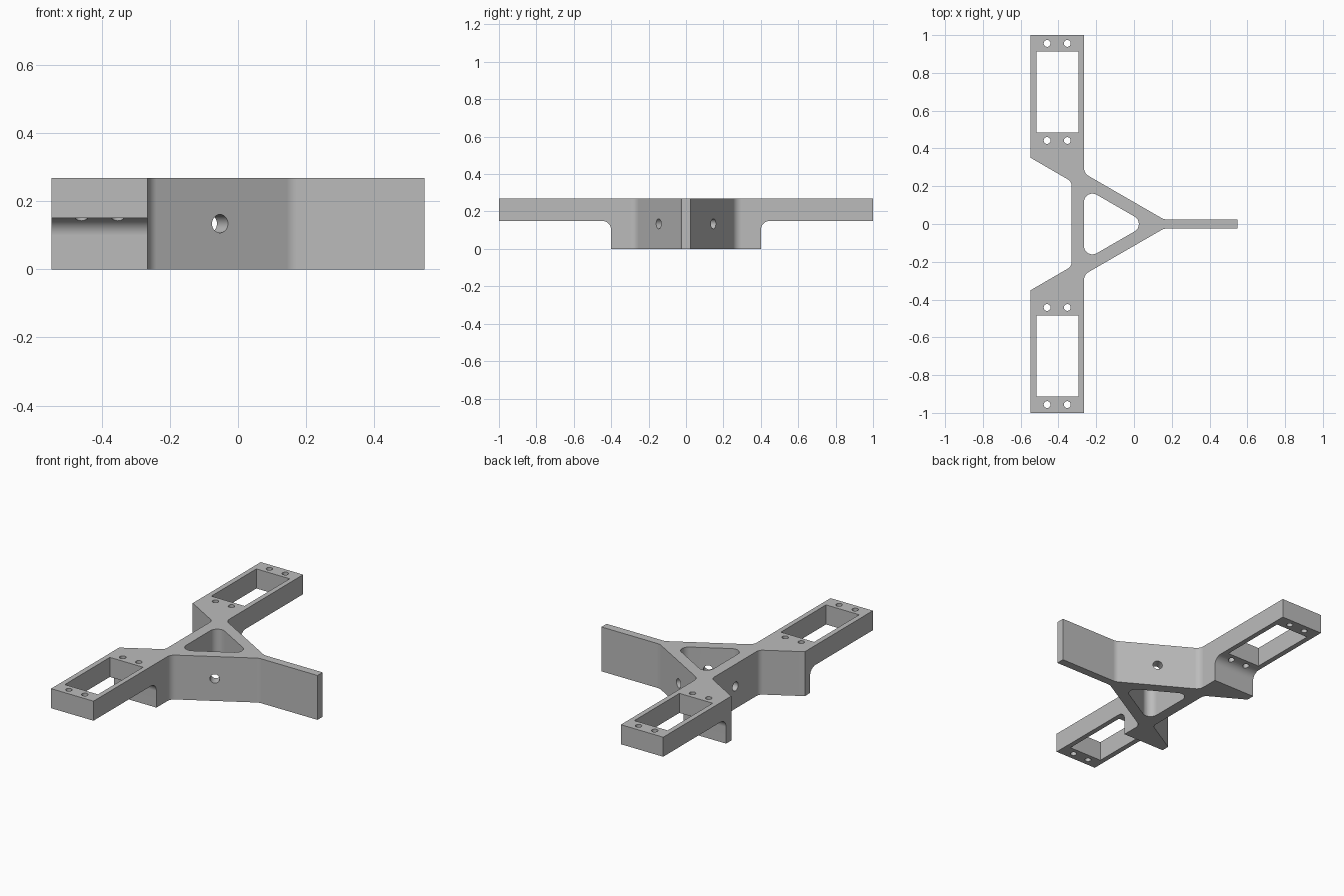
import bpy, bmesh, math
from mathutils import Vector, Matrix

cube = bpy.data.objects.get("Cube")
if cube:
    bpy.data.objects.remove(cube, do_unlink=True)

TOP = 0.268        # overall height
MID = TOP / 2
BACK, END = -0.548, 0.548
SIDE = -0.265      # inner edge of the wings
WALL = -0.33       # outer face of the rear wall

grey = bpy.data.materials.new("plain grey")
grey.use_nodes = True
grey.diffuse_color = (0.5, 0.5, 0.5, 1)
grey.node_tree.nodes["Principled BSDF"].inputs["Base Color"].default_value = grey.diffuse_color


def rounded(corners, steps=8):
    """Outline from (a, b, radius) corners, with arcs where radius > 0."""
    out = []
    for i, (a, b, r) in enumerate(corners):
        p = Vector((a, b))
        if not r:
            out.append(p)
            continue
        u = (Vector(corners[i - 1][:2]) - p).normalized()
        v = (Vector(corners[(i + 1) % len(corners)][:2]) - p).normalized()
        half = u.angle(v) / 2
        centre = p + (u + v).normalized() * r / math.sin(half)
        start = p + u * r / math.tan(half) - centre
        end = p + v * r / math.tan(half) - centre
        sweep = math.pi - 2 * half
        for k in range(steps + 1):
            t = k / steps
            out.append(centre + (start * math.sin((1 - t) * sweep)
                                 + end * math.sin(t * sweep)) / math.sin(sweep))
    return out


def prism(name, outline, low, high, matrix=Matrix()):
    """Extrude an outline from low to high, then place it."""
    bm = bmesh.new()
    face = bm.faces.new([bm.verts.new((p.x, p.y, low)) for p in outline])
    grown = bmesh.ops.extrude_face_region(bm, geom=[face])["geom"]
    bmesh.ops.translate(bm, vec=(0, 0, high - low),
                        verts=[g for g in grown if isinstance(g, bmesh.types.BMVert)])
    bmesh.ops.recalc_face_normals(bm, faces=bm.faces)
    bm.transform(matrix)
    mesh = bpy.data.meshes.new(name)
    bm.to_mesh(mesh)
    bm.free()
    mesh.materials.append(grey)
    obj = bpy.data.objects.new(name, mesh)
    bpy.context.collection.objects.link(obj)
    return obj


def circle(radius, x=0, y=0, sides=32):
    return [Vector((x + radius * math.cos(2 * math.pi * k / sides),
                    y + radius * math.sin(2 * math.pi * k / sides))) for k in range(sides)]


# Body: tail plate, triangular hub and two wings
half = [(END, 0.0245, 0), (0.158, 0.0245, 0.06), (SIDE, 0.2685, 0.05), (SIDE, 1, 0),
        (BACK, 1, 0), (BACK, 0.351, 0), (WALL, 0.2245, 0.04)]
mirrored = [(x, -y, r) for x, y, r in reversed(half)]
body = prism("bracket_body", rounded(half + mirrored), 0, TOP)

# Triangular opening in the hub
cutters = [prism("hub_opening", rounded([(0.071, 0, 0.045), (SIDE, 0.194, 0.045),
                                         (SIDE, -0.194, 0.045)]), -0.1, 0.4)]

# Wing windows, screw holes and the filleted undercut
yz_to_world = Matrix(((0, 0, 1, 0), (1, 0, 0, 0), (0, 1, 0, 0), (0, 0, 0, 1)))
for s in (1, -1):
    window = [(-0.517, s * 0.484, 0), (-0.295, s * 0.484, 0),
              (-0.295, s * 0.914, 0), (-0.517, s * 0.914, 0)]
    cutters.append(prism("wing_window", rounded(window), -0.1, 0.4))
    under = [(s * 0.4, -0.1, 0), (s * 0.4, 0.15, 0.05), (s * 1.1, 0.15, 0), (s * 1.1, -0.1, 0)]
    cutters.append(prism("wing_undercut", rounded(under), -0.7, 0, yz_to_world))
    for x in (-0.46, -0.353):
        for y in (0.442, 0.956):
            cutters.append(prism("screw_hole", circle(0.018, x, s * y), -0.1, 0.4))

# One cross hole through each hub wall
walls = [(Vector((WALL, 0, MID)), Vector((-1, 0, 0)))]
walls += [(Vector((-0.053, s * 0.146, MID)), Vector((0.5, s * 0.866, 0))) for s in (1, -1)]
for centre, normal in walls:
    place = Matrix.Translation(centre) @ normal.to_track_quat('Z', 'Y').to_matrix().to_4x4()
    cutters.append(prism("cross_hole", circle(0.027), -0.09, 0.05, place))

# Cut everything out of the body
bpy.context.view_layer.objects.active = body
for cutter in cutters:
    mod = body.modifiers.new("cut", 'BOOLEAN')
    mod.operation, mod.solver, mod.object = 'DIFFERENCE', 'EXACT', cutter
    bpy.ops.object.modifier_apply(modifier=mod.name)
    bpy.data.objects.remove(cutter, do_unlink=True)

# Smooth fillets and bores, flat faces elsewhere
bpy.ops.object.select_all(action='DESELECT')
body.select_set(True)
bpy.ops.object.shade_smooth_by_angle(angle=math.radians(25))
weighted = body.modifiers.new("weighted normals", 'WEIGHTED_NORMAL')
weighted.keep_sharp = True
